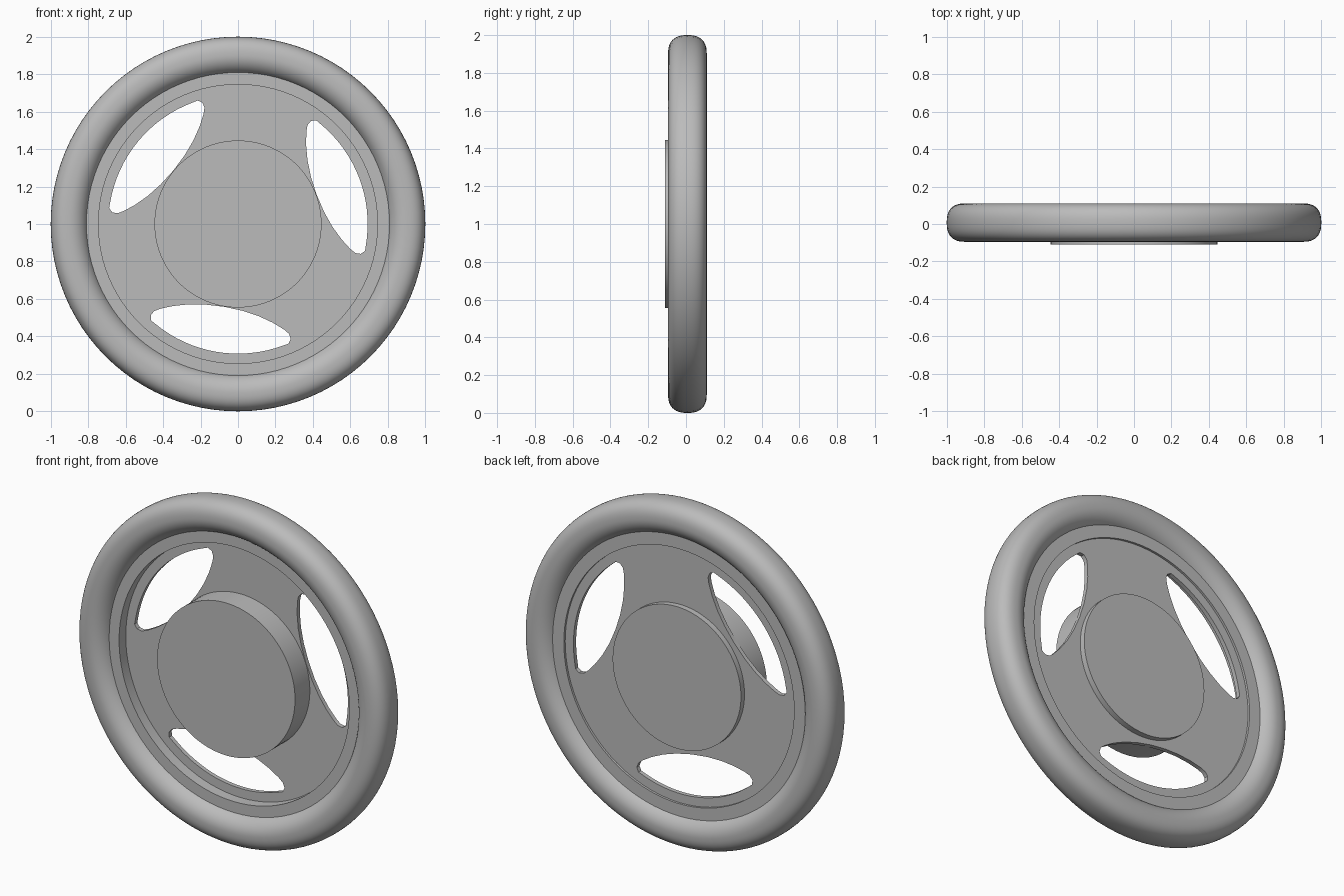
import bpy
import bmesh
from math import sin, cos, pi, radians, copysign, atan2, hypot

default = bpy.data.objects.get("Cube")
if default:
    bpy.data.objects.remove(default, do_unlink=True)

# One plain grey for the whole wheel
grey = bpy.data.materials.new("plain_grey")
grey.use_nodes = True
grey.diffuse_color = (0.5, 0.5, 0.5, 1)
grey.node_tree.nodes["Principled BSDF"].inputs["Base Color"].default_value = (0.5, 0.5, 0.5, 1)

CENTRE_Z = 1.0
SIDES = 96


def finish(name, bm):
    """Turn a bmesh into a smooth-shaded object with sharp edges kept."""
    bmesh.ops.recalc_face_normals(bm, faces=bm.faces)
    mesh = bpy.data.meshes.new(name)
    bm.to_mesh(mesh)
    bm.free()
    mesh.materials.append(grey)
    obj = bpy.data.objects.new(name, mesh)
    bpy.context.collection.objects.link(obj)
    return obj


def smooth(obj):
    bpy.ops.object.select_all(action="DESELECT")
    obj.select_set(True)
    bpy.context.view_layer.objects.active = obj
    bpy.ops.object.shade_smooth_by_angle(angle=radians(30))


def lathe(name, profile):
    """Spin a closed (radius, y) profile around the wheel axis."""
    bm = bmesh.new()
    rings = []
    for i in range(SIDES):
        a = 2 * pi * i / SIDES
        rings.append([bm.verts.new((r * cos(a), y, CENTRE_Z + r * sin(a))) for r, y in profile])
    n = len(profile)
    for i in range(SIDES):
        here, there = rings[i], rings[(i + 1) % SIDES]
        for j in range(n):
            k = (j + 1) % n
            bm.faces.new((here[j], here[k], there[k], there[j]))
    return finish(name, bm)


def prism(name, outline, front, back):
    """Extrude an (x, z) outline between two depths."""
    bm = bmesh.new()
    face = bm.faces.new([bm.verts.new((x, front, CENTRE_Z + z)) for x, z in outline])
    made = bmesh.ops.extrude_face_region(bm, geom=[face])["geom"]
    verts = [v for v in made if isinstance(v, bmesh.types.BMVert)]
    bmesh.ops.translate(bm, verts=verts, vec=(0, back - front, 0))
    return finish(name, bm)


def disc(name, radius, front, back):
    ring = [(radius * cos(2 * pi * i / SIDES), radius * sin(2 * pi * i / SIDES)) for i in range(SIDES)]
    return prism(name, ring, front, back)


# Grip rim: round on the inside, fuller towards the outside
section = []
for i in range(48):
    a = 2 * pi * i / 48
    power = 2 / 2.5 if cos(a) > 0 else 1
    r = 0.9 + 0.1 * copysign(abs(cos(a)) ** power, cos(a))
    y = 0.0075 + 0.1025 * copysign(abs(sin(a)) ** power, sin(a))
    section.append((r, y))
smooth(lathe("grip_rim", section))

# Flat ring joining the rim to the web
smooth(lathe("inner_flange", [(0.745, -0.035), (0.83, -0.035), (0.83, 0.065), (0.745, 0.065)]))

# Recessed web
web = disc("web", 0.76, 0.027, 0.052)

# Window outline: half of a rounded lens, mirrored
half = [(0, 0.448), (0.1, 0.453), (0.19, 0.467), (0.27, 0.489), (0.335, 0.515),
        (0.365, 0.533), (0.379, 0.558), (0.372, 0.585), (0.345, 0.6)]
reach = atan2(half[-1][0], half[-1][1])
radius = hypot(*half[-1])
arc = [(radius * sin(reach * t / 8), radius * cos(reach * t / 8)) for t in range(7, -8, -1)]
lens = half + arc + [(-u, v) for u, v in reversed(half[1:])]

# Three windows cut through the web
for turn in (20.5, 140.5, 260.5):
    a = radians(turn)
    outline = [(v * cos(a) - u * sin(a), v * sin(a) + u * cos(a)) for u, v in lens]
    cutter = prism("window_cutter", outline, -0.1, 0.2)
    cutter.hide_render = True
    cut = web.modifiers.new("window", "BOOLEAN")
    cut.operation = "DIFFERENCE"
    cut.solver = "EXACT"
    cut.object = cutter
    bpy.context.view_layer.objects.active = web
    bpy.ops.object.modifier_apply(modifier=cut.name)
    bpy.data.objects.remove(cutter, do_unlink=True)
smooth(web)

# Hub at the front and a shallow boss at the back
smooth(disc("front_hub", 0.446, -0.11, 0.04))
smooth(disc("back_boss", 0.415, 0.04, 0.085))
